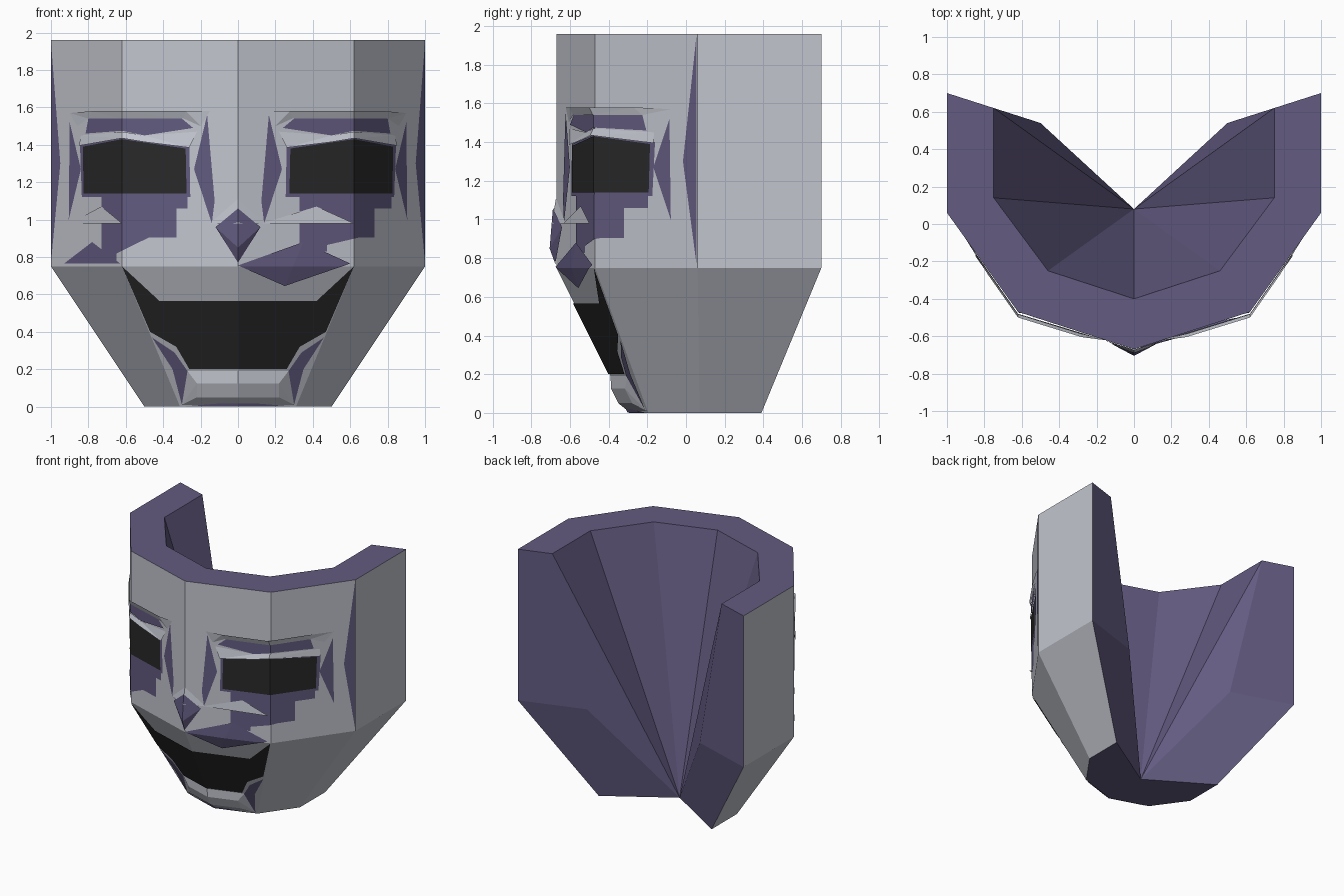
import bpy, bmesh
from mathutils import Vector

if "Cube" in bpy.data.objects:
    bpy.data.objects.remove(bpy.data.objects["Cube"])


def material(name, rgb):
    m = bpy.data.materials.new(name)
    m.diffuse_color = (*rgb, 1)
    m.use_nodes = True
    m.node_tree.nodes["Principled BSDF"].inputs["Base Color"].default_value = m.diffuse_color
    return m


GREY = material("pale grey", (0.54, 0.56, 0.62))
PURPLE = material("dull purple", (0.125, 0.105, 0.22))
BLACK = material("charcoal", (0.022, 0.022, 0.022))
CY = 0.08  # the lower half tapers towards (0, CY)


def finish(bm, name, mats):
    me = bpy.data.meshes.new(name)
    bm.to_mesh(me)
    bm.free()
    for m in mats:
        me.materials.append(m)
    ob = bpy.data.objects.new(name, me)
    bpy.context.collection.objects.link(ob)
    return ob


def hull_y(x, z):
    """Depth of the mask front at x, z."""
    s = min(1, 0.5 + z / 1.5)
    u = abs(x) / s
    y = -0.67 + 0.2 * u / 0.62 if u < 0.62 else -0.47 + (u - 0.62) / 0.38 * 0.53
    return CY + (y - CY) * s


def mirrored(half):
    return half + [(-x, y) for x, y in reversed(half[:-1])]


# Mask shell: faceted outer wall, inner faces fanning to one point at the chin
def shell():
    bm = bmesh.new()
    outer = mirrored([(1, 0.7), (1, 0.06), (0.62, -0.47), (0, -0.67)])
    inner = mirrored([(0.75, 0.62), (0.75, 0.14), (0.46, -0.25), (0, -0.4)])
    top = [bm.verts.new((x, y, 1.96)) for x, y in outer]
    mid = [bm.verts.new((x, y, 0.75)) for x, y in outer]
    low = [bm.verts.new((x / 2, CY + (y - CY) / 2, 0)) for x, y in outer]
    rim = [bm.verts.new((x, y, 1.96)) for x, y in inner]
    apex = bm.verts.new((0, CY, 0))
    for i in range(6):
        for a, b in ((top, mid), (mid, low)):
            bm.faces.new((a[i], a[i + 1], b[i + 1], b[i])).material_index = 1
        bm.faces.new((top[i], top[i + 1], rim[i + 1], rim[i]))
        bm.faces.new((rim[i], rim[i + 1], apex))
    for i, sx in ((0, 1), (6, -1)):
        step = bm.verts.new((0.5 * sx, 0.54, 0.75))
        bm.faces.new((top[i], mid[i], step, rim[i]))
        bm.faces.new((mid[i], low[i], apex, step))
        bm.faces.new((rim[i], step, apex))
    bm.faces.new(low + [apex])
    bmesh.ops.recalc_face_normals(bm, faces=bm.faces)
    finish(bm, "mask_shell", [PURPLE, GREY])


def panel(name, mat, pts, d=0.006, faces=None, sides=(1,)):
    """Plate lying on the front; pts are (x, z) or (x, z, height)."""
    for sx in sides:
        bm = bmesh.new()
        vs = [bm.verts.new((p[0] * sx, p[2] if len(p) > 2 else d, p[1])) for p in pts]
        for f in faces or [range(len(vs))]:
            bm.faces.new([vs[i] for i in f])
        bmesh.ops.triangulate(bm, faces=bm.faces)
        # cut along the creases so the plate bends with the mask
        cuts = [((0, 0, 0), (1, 0, 0)), ((0, 0, 0.75), (0, 0, 1))]
        for c in (1, -1):
            if max(p[1] for p in pts) > 0.75:
                cuts.append(((0.62 * c, 0, 0), (1, 0, 0)))
            if min(p[1] for p in pts) < 0.75:
                cuts.append(((0.31 * c, 0, 0), (c, 0, -0.62 / 1.5)))
        for co, no in cuts:
            bmesh.ops.bisect_plane(bm, geom=bm.verts[:] + bm.edges[:] + bm.faces[:],
                                   plane_co=co, plane_no=Vector(no).normalized(), dist=1e-5)
        for v in bm.verts:
            v.co.y = hull_y(v.co.x, v.co.z) - v.co.y
        bm.normal_update()
        for f in bm.faces:
            if f.normal.y > 0:
                f.normal_flip()
        suffix = "" if len(sides) == 1 else ("_right" if sx > 0 else "_left")
        finish(bm, name + suffix, [mat])


def strip(name, mat, upper, lower, sides=(1,)):
    n = len(upper)
    quads = [(i, i + 1, n + i + 1, n + i) for i in range(n - 1)]
    panel(name, mat, upper + lower, faces=quads, sides=sides)


shell()
BOTH = (1, -1)

# Eyes
panel("eye_frame", PURPLE, [(0.26, 1.39), (0.62, 1.44), (0.845, 1.4), (0.835, 1.12), (0.255, 1.12)],
      0.004, sides=BOTH)
panel("eye", BLACK, [(0.28, 1.38), (0.62, 1.43), (0.83, 1.39), (0.825, 1.14), (0.275, 1.14)],
      0.009, sides=BOTH)

# Brow ridge, painted brow and upper lid
strip("brow_ridge", GREY,
      [(0.15, 1.58, 0.0), (0.28, 1.58, 0.025), (0.62, 1.58, 0.03), (0.78, 1.58, 0.025), (0.9, 1.57, 0.0)],
      [(0.2, 1.5, 0.0), (0.29, 1.54, 0.008), (0.62, 1.54, 0.012), (0.8, 1.54, 0.008), (0.86, 1.5, 0.0)],
      BOTH)
panel("painted_brow", PURPLE, [(0.3, 1.54), (0.8, 1.54), (0.815, 1.46), (0.62, 1.475),
                               (0.5, 1.45), (0.24, 1.49)], 0.007, sides=BOTH)
strip("upper_lid", GREY,
      [(0.22, 1.47, 0.002), (0.5, 1.45, 0.008), (0.62, 1.47, 0.01), (0.84, 1.45, 0.002)],
      [(0.26, 1.385, 0.02), (0.5, 1.415, 0.025), (0.62, 1.435, 0.025), (0.85, 1.395, 0.02)], BOTH)

# Painted slivers beside the eyes and at the temples
panel("inner_eye_sliver", PURPLE, [(0.165, 1.56), (0.235, 1.27), (0.14, 0.98), (0.125, 1.1)], sides=BOTH)
panel("outer_eye_sliver", PURPLE, [(0.9, 1.52), (0.905, 1.0), (0.84, 1.27)], sides=BOTH)
panel("temple_sliver", PURPLE, [(1, 1.95), (1, 0.77), (0.95, 1.3)], sides=BOTH)

# Marks under the eyes
panel("tear_mark_left", PURPLE, [(-0.73, 1.13), (-0.27, 1.13), (-0.27, 1.06), (-0.33, 1.06),
                                 (-0.33, 0.905), (-0.475, 0.905), (-0.475, 1.06), (-0.65, 1.06),
                                 (-0.65, 0.78), (-0.73, 0.78)], 0.005)
panel("tear_mark_right", PURPLE, [(0.33, 1.13), (0.82, 1.13), (0.82, 1.06), (0.73, 1.06),
                                  (0.73, 0.905), (0.65, 0.905), (0.65, 1.06), (0.475, 1.06),
                                  (0.475, 0.83), (0.33, 0.83)], 0.005)

# Lower lids and cheeks
panel("lower_lid_left", GREY, [(-0.9, 0.98, 0.004), (-0.73, 1.07, 0.012), (-0.62, 0.98, 0.02)])
panel("lower_lid_right", GREY, [(0.13, 0.98, 0.006), (0.42, 1.07, 0.01), (0.62, 0.98, 0.03)])
panel("cheek_left", PURPLE, [(-0.93, 0.765), (-0.78, 0.88), (-0.63, 0.765)])
panel("cheek_right", PURPLE, [(0, 0.755, 0.004), (0.35, 0.88, 0.012), (0.6, 0.765, 0.008),
                              (0.25, 0.645, 0.02)], faces=[(0, 1, 3), (1, 2, 3)])

# Nose: raised grey bridge end with a purple diamond
panel("nose_bridge", GREY, [(0, 1.11, 0.002), (0.15, 0.98, 0.002), (0, 0.98, 0.025), (-0.15, 0.98, 0.002)],
      faces=[(0, 1, 2), (0, 2, 3)])
panel("nose_tip", PURPLE, [(0, 1.06, 0.018), (0.12, 0.96, 0.01), (0, 0.77, 0.006), (-0.12, 0.96, 0.01),
                           (0, 0.85, 0.035)], faces=[(0, 1, 4), (1, 2, 4), (2, 3, 4), (3, 0, 4)])

# Mouth
panel("mouth", BLACK, [(-0.62, 0.75), (-0.42, 0.565), (0.42, 0.565), (0.62, 0.75), (0.47, 0.4),
                       (0.33, 0.32), (0.26, 0.2), (-0.26, 0.2), (-0.33, 0.32), (-0.47, 0.4)], 0.007)

# Chin: bevelled bar, with painted slivers beside and below it
strip("chin_upper", GREY, [(-0.27, 0.19, 0.0), (0.27, 0.19, 0.0)], [(-0.22, 0.125, 0.03), (0.22, 0.125, 0.03)])
strip("chin_middle", GREY, [(-0.22, 0.125, 0.03), (0.22, 0.125, 0.03)], [(-0.22, 0.05, 0.03), (0.22, 0.05, 0.03)])
strip("chin_lower", GREY, [(-0.22, 0.05, 0.03), (0.22, 0.05, 0.03)], [(-0.3, 0.01, 0.0), (0.3, 0.01, 0.0)])
strip("chin_end", GREY, [(0.22, 0.125, 0.03), (0.27, 0.19, 0.0)], [(0.22, 0.05, 0.03), (0.3, 0.01, 0.0)], BOTH)
panel("chin_sliver", PURPLE, [(0.46, 0.37), (0.34, 0.29), (0.27, 0.19), (0.3, 0.01), (0.35, 0.2)], sides=BOTH)
panel("chin_underline", PURPLE, [(-0.28, 0.002), (0, 0.025), (0.28, 0.002)])
